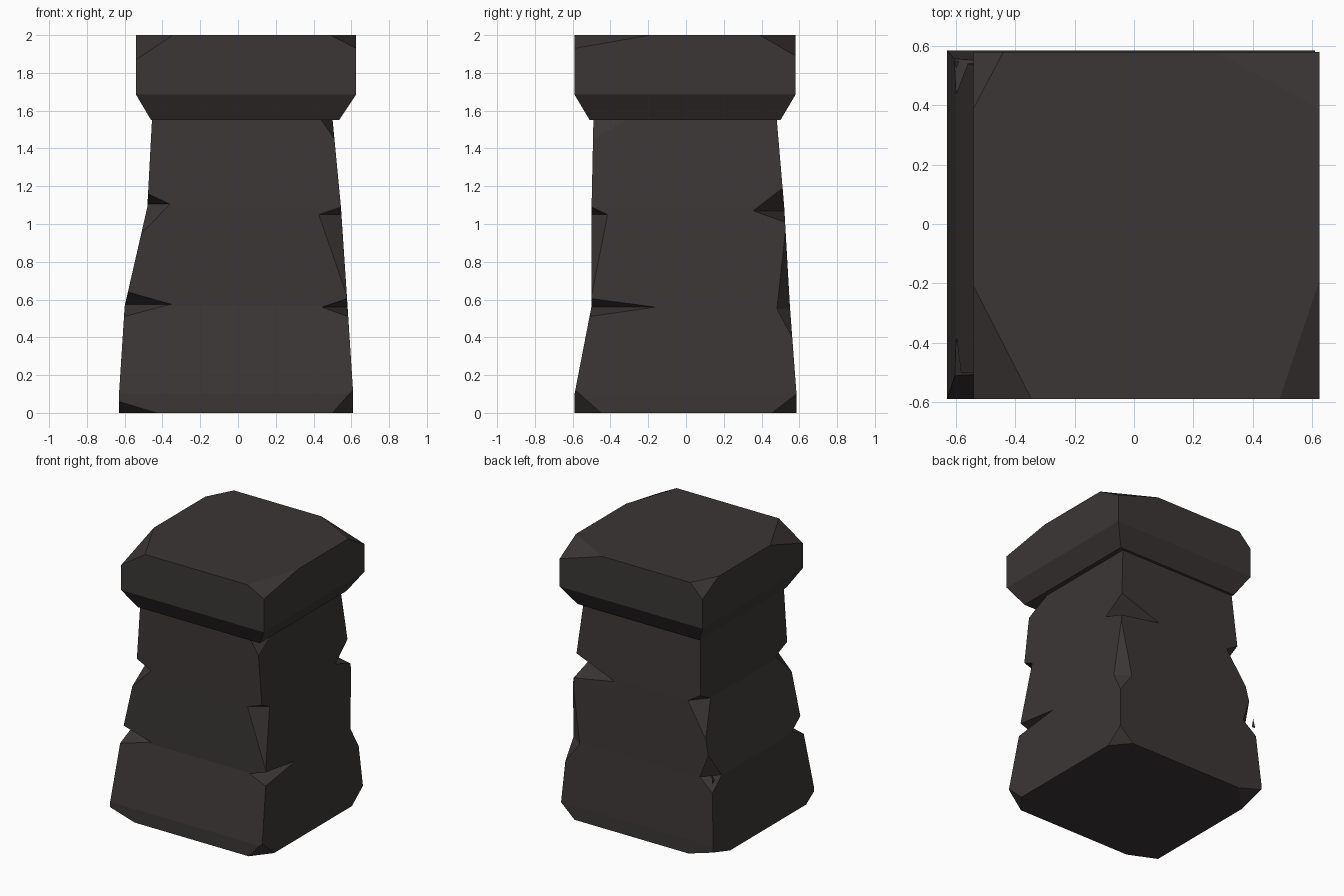
import bpy, bmesh
from mathutils import Vector

if "Cube" in bpy.data.objects:
    bpy.data.objects.remove(bpy.data.objects["Cube"])

stone = bpy.data.materials.new("dark stone")
stone.diffuse_color = (0.045, 0.037, 0.037, 1)
stone.use_nodes = True
stone.node_tree.nodes["Principled BSDF"].inputs["Base Color"].default_value = stone.diffuse_color

# levels: z, x min, x max, y min, y max
SHAFT = [(0, -.63, .61, -.59, .585), (.1, -.63, .61, -.59, .585),
         (.565, -.60, .58, -.50, .55), (1.09, -.48, .545, -.50, .52),
         (1.56, -.455, .50, -.49, .48)]
CAP = [(1.55, -.46, .535, -.51, .50), (1.685, -.54, .625, -.59, .58),
       (2.0, -.54, .625, -.59, .58)]


def corner(levels, z, sx, sy):
    """Point on the vertical corner edge at height z."""
    for a, b in zip(levels, levels[1:]):
        if z <= b[0] or b is levels[-1]:
            t = (z - a[0]) / (b[0] - a[0])
            v = [p + (q - p) * t for p, q in zip(a, b)]
            return Vector((v[2] if sx > 0 else v[1], v[4] if sy > 0 else v[3], z))


def make_object(name, bm):
    bmesh.ops.recalc_face_normals(bm, faces=bm.faces[:])
    me = bpy.data.meshes.new(name)
    bm.to_mesh(me)
    bm.free()
    me.materials.append(stone)
    ob = bpy.data.objects.new(name, me)
    bpy.context.collection.objects.link(ob)
    return ob


def loft(levels):
    bm = bmesh.new()
    rings = [[bm.verts.new(p) for p in ((x0, y0, z), (x1, y0, z), (x1, y1, z), (x0, y1, z))]
             for z, x0, x1, y0, y1 in levels]
    for a, b in zip(rings, rings[1:]):
        for i in range(4):
            j = (i + 1) % 4
            bm.faces.new((a[i], a[j], b[j], b[i]))
    bm.faces.new(rings[0][::-1])
    bm.faces.new(rings[-1])
    bmesh.ops.recalc_face_normals(bm, faces=bm.faces[:])
    return bm


def chip(bm, levels, z, sx, sy, dx, dy, dz):
    """Slice one top or bottom corner off with a plane."""
    p = corner(levels, z, sx, sy)
    a, b = p - Vector((sx * dx, 0, 0)), p - Vector((0, sy * dy, 0))
    c = corner(levels, z + dz, sx, sy)
    n = (b - a).cross(c - a).normalized()
    if n.dot(p - a) < 0:
        n = -n
    bmesh.ops.bisect_plane(bm, geom=bm.verts[:] + bm.edges[:] + bm.faces[:], dist=1e-5,
                           plane_co=a, plane_no=n, clear_outer=True)
    rim = [e for e in bm.edges if e.is_boundary]
    if rim:
        bmesh.ops.holes_fill(bm, edges=rim, sides=0)


def notch(ob, sx, sy, z, dx, dy, top, bottom):
    """Cut a wedge out of a vertical corner edge."""
    p = corner(SHAFT, z, sx, sy)
    a, b = p - Vector((sx * dx, 0, 0)), p - Vector((0, sy * dy, 0))
    mid = (a + b) / 2
    pts = [mid + (q - mid) * 1.15 for q in
           (corner(SHAFT, top, sx, sy), corner(SHAFT, bottom, sx, sy), a, b)]
    bm = bmesh.new()
    v = [bm.verts.new(q) for q in pts]
    for f in ((0, 1, 2), (0, 1, 3), (0, 2, 3), (1, 2, 3)):
        bm.faces.new([v[i] for i in f])
    cutter = make_object("notch_cutter", bm)
    cutter.hide_render = True
    mod = ob.modifiers.new("notch", 'BOOLEAN')
    mod.operation, mod.solver, mod.object = 'DIFFERENCE', 'EXACT', cutter
    bpy.context.view_layer.objects.active = ob
    bpy.ops.object.modifier_apply(modifier=mod.name)
    bpy.data.objects.remove(cutter)


# shaft with chipped base and top corners
bm = loft(SHAFT)
for c in ((-1, -1, .2, .09, .06), (1, -1, .11, .14, .12),
          (1, 1, .11, .13, .10), (-1, 1, .2, .2, .06)):
    chip(bm, SHAFT, 0, *c)
chip(bm, SHAFT, 1.56, 1, -1, .065, .19, -.11)
shaft = make_object("pillar_shaft", bm)

# notches along the corners: sx, sy, z, x depth, y depth, top, bottom
for n in ((-1, -1, 1.105, .12, .14, 1.16, .95), (-1, -1, .575, .245, .12, .64, .51),
          (1, -1, 1.05, .12, .085, 1.09, .62), (1, -1, .56, .135, .34, .605, .51),
          (1, 1, 1.07, .33, .165, 1.19, 1.01), (1, 1, .55, .10, .07, .97, .40),
          (-1, 1, 1.09, .10, .12, 1.15, .85), (-1, 1, .57, .10, .11, .74, .48)):
    notch(shaft, *n)

# cap with chipped top corners
bm = loft(CAP)
for c in ((-1, -1, .195, .38, -.13), (1, -1, .135, .40, -.07),
          (1, 1, .35, .19, -.11), (-1, 1, .10, .19, -.10)):
    chip(bm, CAP, 2.0, *c)
make_object("pillar_cap", bm)
